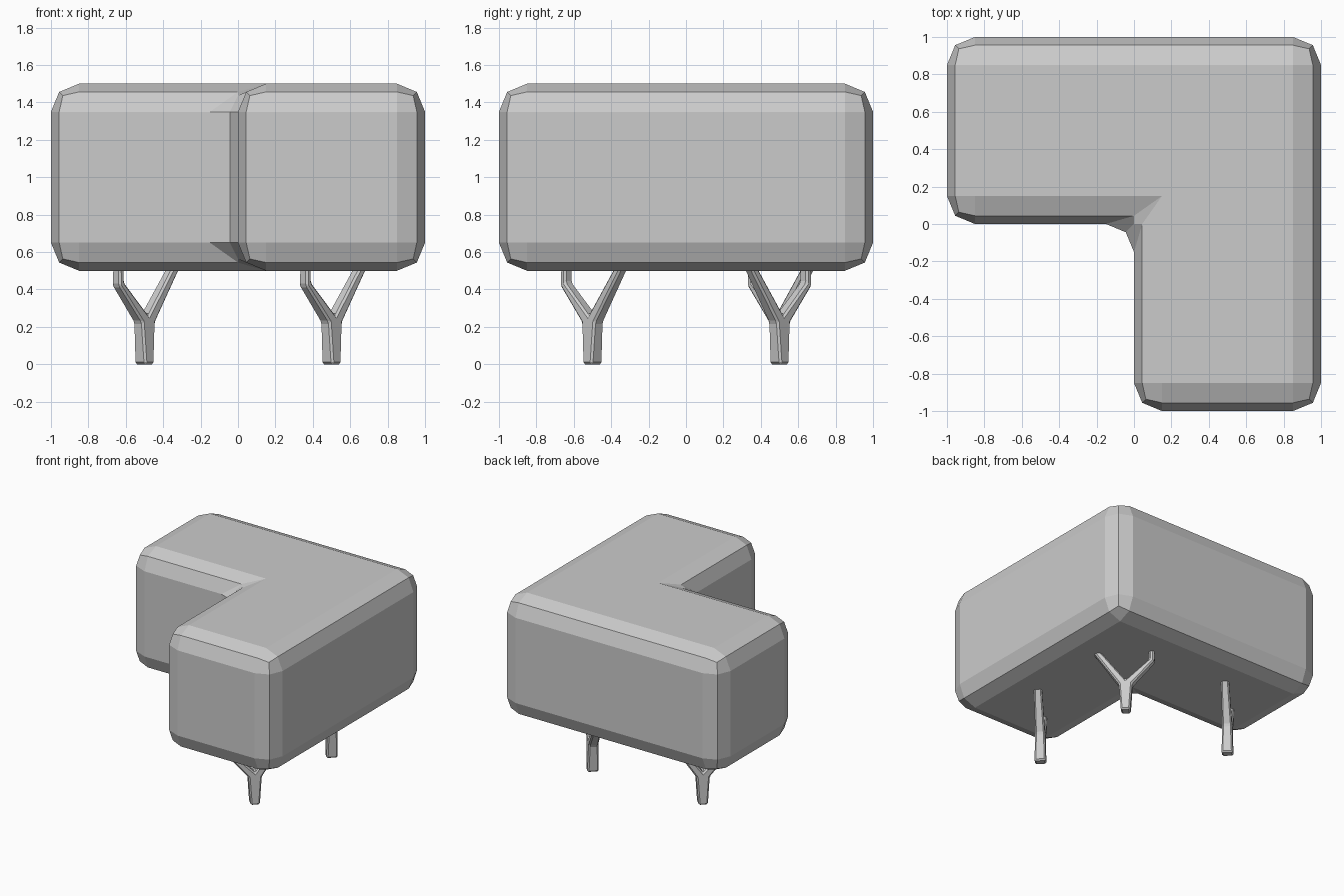
import bpy, bmesh, math
from mathutils import Matrix

if "Cube" in bpy.data.objects:
    bpy.data.objects.remove(bpy.data.objects["Cube"])


def make_object(name, bm, bevel, segments):
    bmesh.ops.recalc_face_normals(bm, faces=bm.faces[:])
    mesh = bpy.data.meshes.new(name)
    bm.to_mesh(mesh)
    bm.free()
    obj = bpy.data.objects.new(name, mesh)
    bpy.context.collection.objects.link(obj)
    mod = obj.modifiers.new("Bevel", 'BEVEL')
    mod.width = bevel
    mod.segments = segments
    mod.limit_method = 'ANGLE'
    mod.angle_limit = math.radians(15)
    return obj


def prism(lower, upper):
    """Closed solid between two matching outlines."""
    bm = bmesh.new()
    a = [bm.verts.new(p) for p in lower]
    b = [bm.verts.new(p) for p in upper]
    bm.faces.new(a[::-1])
    bm.faces.new(b)
    n = len(a)
    for i in range(n):
        j = (i + 1) % n
        bm.faces.new((a[i], a[j], b[j], b[i]))
    return bm


# L-shaped body with rounded edges
L = [(-1, 0), (0, 0), (0, -1), (1, -1), (1, 1), (-1, 1)]
body = prism([(x, y, 0.5) for x, y in L], [(x, y, 1.5) for x, y in L])
make_object("body", body, 0.15, 2)

# Forked legs: Y outline, thinner towards the top
Y = [(-.035, 0), (.035, 0), (.05, .225), (.268, .55), (.215, .55), (0, .262),
     (-.178, .435), (-.178, .55), (-.217, .55), (-.217, .42), (-.05, .225)]


def half_depth(z):
    return 0.043 - 0.026 * z


def leg(name, x, y, angle):
    bm = prism([(s, -half_depth(z), z) for s, z in Y],
               [(s, half_depth(z), z) for s, z in Y])
    obj = make_object(name, bm, 0.011, 1)
    obj.matrix_world = Matrix.Translation((x, y, 0)) @ Matrix.Rotation(math.radians(angle), 4, 'Z')


leg("leg_back_left", -0.5, 0.5, 45)
leg("leg_front_right", 0.5, -0.5, 45)
leg("leg_back_right", 0.5, 0.5, -45)
